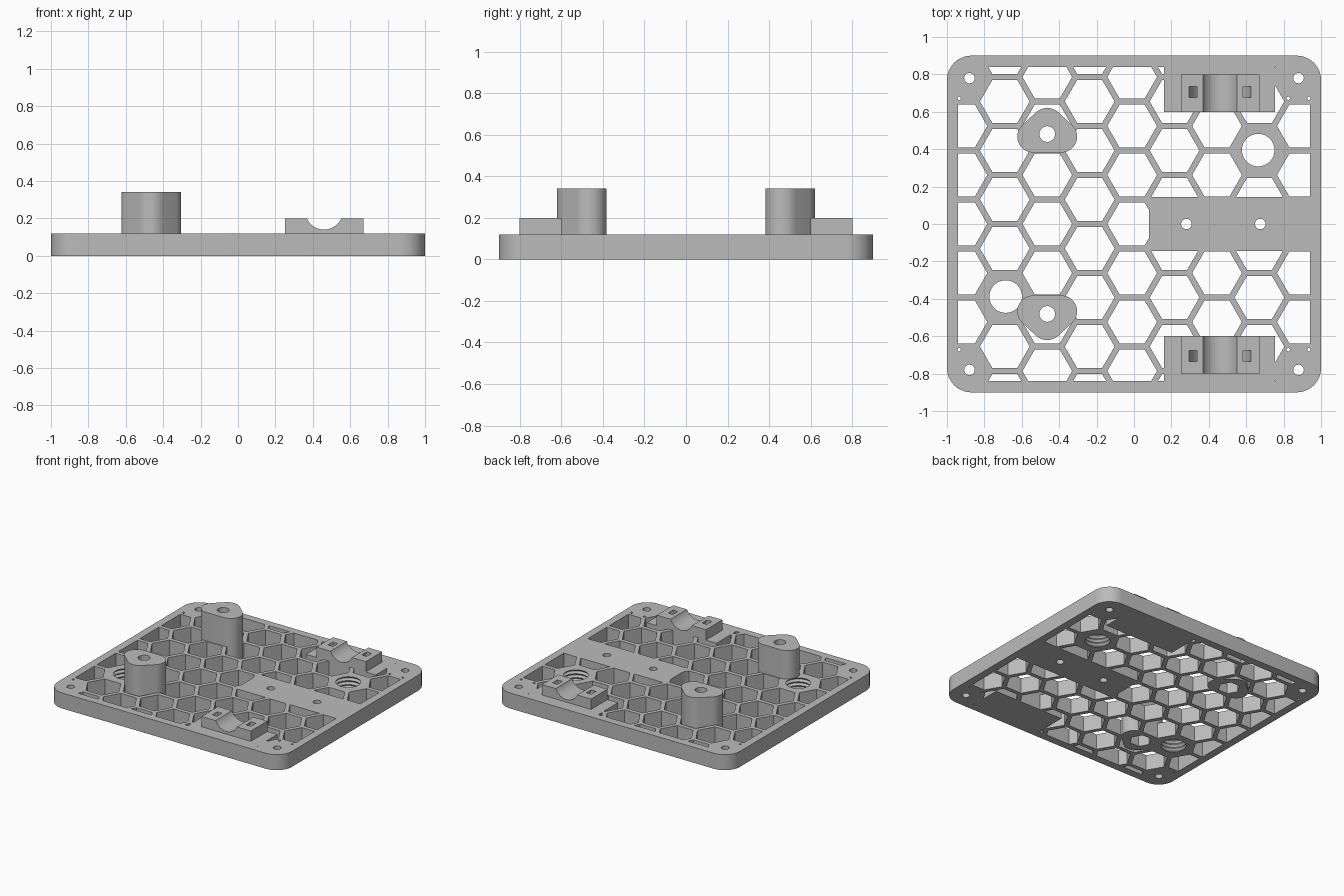
import bpy, bmesh
from math import sin, cos, pi, radians, sqrt
from mathutils import Vector
from mathutils.geometry import convex_hull_2d

if "Cube" in bpy.data.objects:
    bpy.data.objects.remove(bpy.data.objects["Cube"])

THICK = 0.12
PITCH = 0.262          # lattice cell spacing
CELL_R = 0.133         # lattice cell corner radius
POST = (-0.464, 0.481)
CLAMP_X = 0.46

grey = bpy.data.materials.new("plain_grey")
grey.use_nodes = True
grey.diffuse_color = (0.5, 0.5, 0.5, 1)
grey.node_tree.nodes["Principled BSDF"].inputs["Base Color"].default_value = (0.5, 0.5, 0.5, 1)


def finish(name, bm):
    bmesh.ops.recalc_face_normals(bm, faces=bm.faces)
    mesh = bpy.data.meshes.new(name)
    bm.to_mesh(mesh)
    bm.free()
    mesh.materials.append(grey)
    obj = bpy.data.objects.new(name, mesh)
    bpy.context.collection.objects.link(obj)
    return obj


def arc(cx, cy, r, n=48, start=0, end=360):
    steps = n if end - start == 360 else n + 1
    return [(cx + r * cos(radians(start + (end - start) * i / n)),
             cy + r * sin(radians(start + (end - start) * i / n))) for i in range(steps)]


def rect(x0, y0, x1, y1):
    return [(x0, y0), (x1, y0), (x1, y1), (x0, y1)]


def hull(points):
    return [points[i] for i in convex_hull_2d([Vector(p) for p in points])]


def prisms(name, outlines, lo, hi, along_y=False):
    """Extrude outlines along z, or along y when the outline is in x and z."""
    bm = bmesh.new()
    for outline in outlines:
        rings = [[bm.verts.new((a, h, b) if along_y else (a, b, h)) for a, b in outline]
                 for h in (lo, hi)]
        bm.faces.new(rings[0])
        bm.faces.new(rings[1])
        for i in range(len(outline)):
            j = (i + 1) % len(outline)
            bm.faces.new((rings[0][i], rings[0][j], rings[1][j], rings[1][i]))
    return finish(name, bm)


def thread_cutter(x, y, n=48, turns=6, pitch=0.03):
    bm = bmesh.new()
    rings = []
    for k in range(turns * 2 + 1):
        r = 0.1 if k % 2 else 0.087
        z = -0.03 + k * pitch / 2
        rings.append([bm.verts.new((a, b, z)) for a, b in arc(x, y, r, n)])
    for low, high in zip(rings, rings[1:]):
        for i in range(n):
            bm.faces.new((low[i], low[(i + 1) % n], high[(i + 1) % n], high[i]))
    bm.faces.new(rings[0])
    bm.faces.new(rings[-1])
    return finish("thread_cutter", bm)


def boolean(obj, tool, operation="DIFFERENCE"):
    mod = obj.modifiers.new("cut", "BOOLEAN")
    mod.solver = "EXACT"
    mod.operation = operation
    mod.object = tool
    bpy.context.view_layer.objects.active = obj
    bpy.ops.object.modifier_apply(modifier=mod.name)


def flip(outline, s):
    return [(x, s * y) for x, y in outline]


# Outlines shared by the plate and its fittings
px, py = POST
post_outline = hull(arc(px - 0.075, py - 0.014, 0.085) + arc(px + 0.075, py - 0.014, 0.085)
                    + arc(px, py + 0.049, 0.09))
pad_outline = rect(0.16, 0.6, 0.755, 1)

# Honeycomb openings, kept clear of corners and the threaded bosses
cells = []
for col in range(-4, 5):
    x = -0.01 + col * PITCH * sqrt(3) / 2
    for row in range(-4, 5):
        y = (row + 0.5 * (col % 2)) * PITCH
        corner = abs(x) > 0.85 and abs(y) > 0.7
        boss = abs(abs(x) - 0.68) < 0.05 and abs(abs(y) - 0.393) < 0.05 and x * y > 0
        if not corner and not boss and abs(y) < 0.95:
            cells.append(arc(x, y, CELL_R, 6))
lattice = prisms("lattice_cutter", cells, -0.1, 0.3)
window = prisms("window", [rect(-0.94, -0.84, 0.94, 0.84)], -0.05, 0.25)
solids = prisms("solid_areas", [rect(0.08, -0.145, 1.1, 0.145)]
                + [flip(o, s) for o in (pad_outline, post_outline) for s in (1, -1)], -0.2, 0.4)
boolean(lattice, window, "INTERSECT")
boolean(lattice, solids)

# Screw holes, nut pockets and cable tie channels
holes = [arc(x, 0, 0.028, 24) for x in (0.28, 0.675)]
for s in (1, -1):
    holes += [arc(x, s * 0.78, 0.028, 24) for x in (-0.88, 0.88)]
    holes += [arc(x, s * 0.672, 0.009, 12) for x in (-0.935, 0.825, 0.935)]
    holes.append(arc(px, s * py, 0.042, 32))
hole_cutter = prisms("hole_cutter", holes, -0.1, 0.5)
nut_cutter = prisms("nut_cutter", [arc(px, s * py, 0.078, 6) for s in (1, -1)], -0.1, 0.2)
tie_band = arc(CLAMP_X, 0.24, 0.17, 32, 180, 360) + arc(CLAMP_X, 0.24, 0.13, 32, 180, 360)[::-1]
ties = [prisms("tie_cutter", [tie_band], s * 0.705 - 0.03, s * 0.705 + 0.03, True) for s in (1, -1)]
threads = [thread_cutter(0.664, 0.395), thread_cutter(-0.686, -0.388)]
groove = prisms("groove_cutter", [arc(CLAMP_X, 0.24, 0.1, 64)], -1, 1, True)

# Base plate with rounded corners
corners = [p for sx in (1, -1) for sy in (1, -1) for p in arc(sx * 0.87, sy * 0.77, 0.13)]
plate = prisms("lattice_plate", [hull(corners)], 0, THICK)
for tool in [lattice, hole_cutter, nut_cutter] + threads + ties:
    boolean(plate, tool)
parts = [plate]

# Standoff posts and grooved cable clamps, front and back
for side, s in (("back", 1), ("front", -1)):
    post = prisms(side + "_post", [flip(post_outline, s)], THICK, 0.34)
    boolean(post, hole_cutter)
    boolean(post, nut_cutter)
    clamp = prisms(side + "_clamp", [rect(0.25, s * 0.7 - 0.1, 0.67, s * 0.7 + 0.1)], THICK, 0.2)
    for tool in [groove] + ties:
        boolean(clamp, tool)
    parts += [post, clamp]

# Remove the cutters and smooth the curved walls
for tool in [lattice, window, solids, hole_cutter, nut_cutter, groove] + ties + threads:
    bpy.data.objects.remove(tool)
bpy.ops.object.select_all(action="DESELECT")
for part in parts:
    part.select_set(True)
bpy.context.view_layer.objects.active = plate
bpy.ops.object.shade_smooth_by_angle(angle=radians(30))
